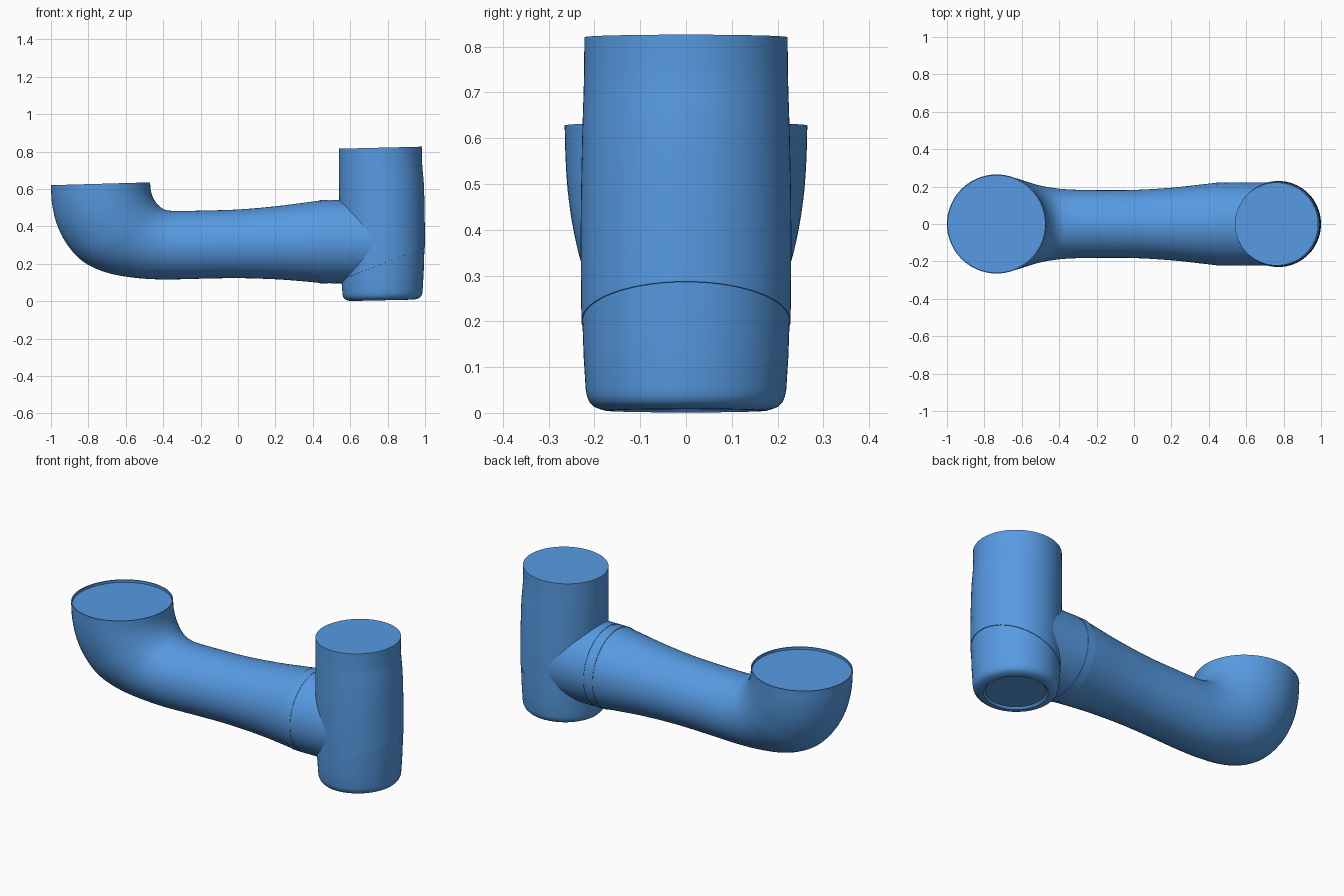
import bpy, bmesh, math

if "Cube" in bpy.data.objects:
    bpy.data.objects.remove(bpy.data.objects["Cube"])

SEG = 72
BLUE = bpy.data.materials.new("blue_plastic")
BLUE.diffuse_color = (.095, .325, .765, 1)
BLUE.use_nodes = True
BLUE.node_tree.nodes["Principled BSDF"].inputs["Base Color"].default_value = BLUE.diffuse_color


def refine(sections, steps):
    """Catmull-Rom interpolation between neighbouring cross-sections."""
    out = []
    n = len(sections)
    for i in range(n - 1):
        p = [sections[max(0, min(n - 1, i + k))] for k in (-1, 0, 1, 2)]
        for s in range(steps):
            t = s / steps
            out.append(tuple(
                0.5 * (2 * b + (c - a) * t + (2 * a - 5 * b + 4 * c - d) * t * t
                       + (3 * b - a - 3 * c + d) * t ** 3)
                for a, b, c, d in zip(*p)))
    return out + [sections[-1]]


def loft(name, sections, cap_start=False, cap_end=False, end_fit=None):
    """Skin ellipses; each is (x1, z1, x2, z2, half_width_y)."""
    bm = bmesh.new()
    rings = []
    for x1, z1, x2, z2, w in sections:
        ring = []
        for k in range(SEG):
            c = math.cos(2 * math.pi * k / SEG)
            s = math.sin(2 * math.pi * k / SEG)
            ring.append(bm.verts.new(((x1 + x2) / 2 + (x2 - x1) / 2 * c, w * s,
                                      (z1 + z2) / 2 + (z2 - z1) / 2 * c)))
        rings.append(ring)
    if end_fit:
        for v in rings[-1]:
            v.co.x = end_fit(v.co.y)
    for a, b in zip(rings, rings[1:]):
        for k in range(SEG):
            j = (k + 1) % SEG
            bm.faces.new((a[k], a[j], b[j], b[k]))
    if cap_start:
        bm.faces.new(rings[0])
    if cap_end:
        bm.faces.new(rings[-1])
    bmesh.ops.recalc_face_normals(bm, faces=bm.faces)
    me = bpy.data.meshes.new(name)
    bm.to_mesh(me)
    bm.free()
    me.materials.append(BLUE)
    ob = bpy.data.objects.new(name, me)
    bpy.context.collection.objects.link(ob)
    bpy.ops.object.select_all(action='DESELECT')
    ob.select_set(True)
    bpy.context.view_layer.objects.active = ob
    bpy.ops.object.shade_smooth_by_angle(angle=math.radians(35))
    return ob


# Elbow and long pipe: outer point, inner point, half width
loft("elbow_pipe", refine([
    (-1.0, .62, -.47, .635, .265),
    (-.994, .52, -.466, .59, .263),
    (-.968, .41, -.454, .553, .258),
    (-.915, .305, -.438, .527, .248),
    (-.83, .213, -.418, .505, .234),
    (-.71, .155, -.39, .489, .214),
    (-.56, .126, -.355, .483, .196),
    (-.40, .116, -.31, .482, .185),
    (-.20, .120, -.20, .484, .181),
    (0, .123, 0, .490, .182),
    (.20, .117, .20, .507, .194),
    (.35, .106, .35, .526, .210),
    (.44, .097, .44, .538, .2205)], 5))

# Recessed lid in the wide mouth
loft("mouth_lid", [
    (-1.0, .62, -.47, .635, .265),
    (-.994, .62, -.476, .635, .259),
    (-.994, .606, -.476, .621, .259)], cap_end=True)


# Collar and tee branch
def ring(x, r, zc=.318):
    return (x, zc - r, x, zc + r, r)


loft("collar", [ring(.438, .214), ring(.438, .2225), ring(.485, .223),
                ring(.485, .221), ring(.495, .221)])
loft("tee_branch", [ring(.495, .215), ring(.495, .223), ring(.53, .2225),
                    ring(.70, .2225)],
     end_fit=lambda y: .782 - .227 * math.sqrt(1 - (y / .229) ** 2))

# Upright trunk, ending in a slanted seam
loft("trunk", refine([
    (.54, .815, .985, .826, .222),
    (.54, .72, .985, .73, .223),
    (.541, .56, .994, .62, .227),
    (.545, .35, .998, .45, .230),
    (.551, .115, 1.0, .287, .2285)], 4)
    + [(.557, .115, .994, .285, .222)], cap_start=True)

# Lower cup with rounded edge and shallow recess underneath
loft("base_cup", [
    (.553, .12, .997, .292, .2265),
    (.555, .085, .993, .16, .2235),
    (.558, .045, .987, .055, .219),
    (.560, .030, .985, .040, .216),
    (.565, .018, .980, .027, .210),
    (.574, .009, .971, .018, .201),
    (.586, .004, .959, .013, .189),
    (.600, .001, .945, .009, .176),
    (.612, .001, .933, .008, .164),
    (.622, .012, .923, .019, .154)])

# Flat floor of the recess
loft("base_floor", [(.622, .012, .923, .019, .154),
                    (.70, .014, .845, .018, .074)], cap_end=True)
